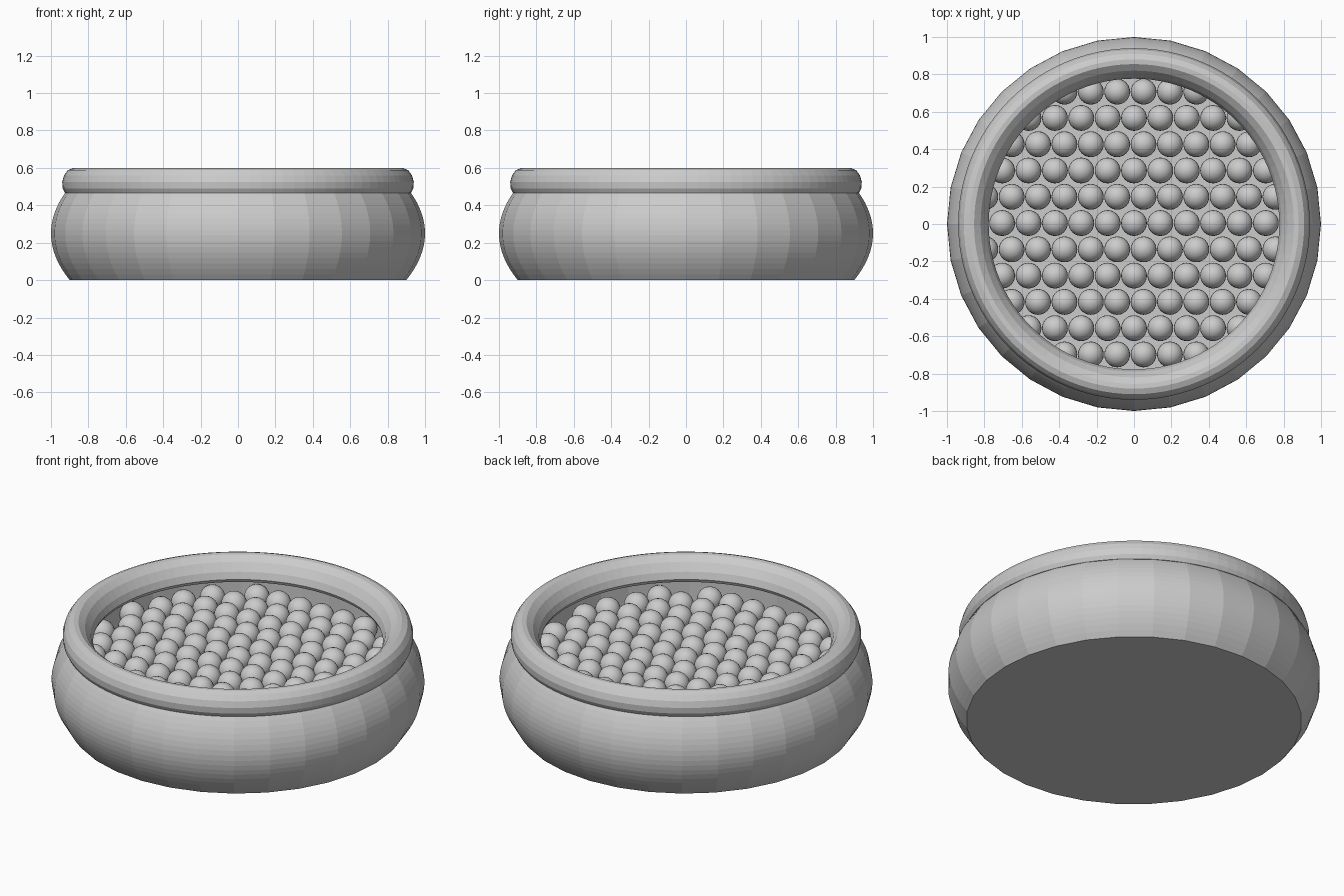
import bpy, bmesh, math
from mathutils import Matrix

if "Cube" in bpy.data.objects:
    bpy.data.objects.remove(bpy.data.objects["Cube"])


def lathe(name, profile, sides, closed=False):
    """Revolve an (r, z) profile about the z axis, collapsing points on the axis."""
    bm = bmesh.new()
    rings = []
    for r, z in profile:
        if r == 0:
            rings.append([bm.verts.new((0, 0, z))] * sides)
        else:
            rings.append([bm.verts.new((r * math.cos(math.tau * i / sides),
                                        r * math.sin(math.tau * i / sides), z))
                          for i in range(sides)])
    pairs = list(zip(rings, rings[1:]))
    if closed:
        pairs.append((rings[-1], rings[0]))
    for a, b in pairs:
        for i in range(sides):
            j = (i + 1) % sides
            corners = list(dict.fromkeys((a[i], a[j], b[j], b[i])))
            bm.faces.new(corners)
    bmesh.ops.recalc_face_normals(bm, faces=bm.faces)
    return finish(name, bm)


def finish(name, bm, smooth=False):
    for f in bm.faces:
        f.smooth = smooth
    mesh = bpy.data.meshes.new(name)
    bm.to_mesh(mesh)
    bm.free()
    obj = bpy.data.objects.new(name, mesh)
    bpy.context.collection.objects.link(obj)
    return obj


# Bowl body: bulging 32-sided wall, with a raised inner floor
FLOOR = 0.31
STEPS = 16
outer = []
for k in range(STEPS + 1):
    z = 0.475 * k / STEPS
    outer.append((1 - 0.1 * ((z - 0.25) / 0.25) ** 2, z))
lathe("bowl_body", [(0, 0)] + outer + [(0.85, 0.475), (0.85, FLOOR), (0, FLOOR)], 32)

# Rim: rounded outside and top, sloping inwards to the opening
rim = [(0.925, 0.467), (0.937, 0.49), (0.94, 0.525), (0.93, 0.56), (0.91, 0.588),
       (0.88, 0.60), (0.855, 0.598), (0.82, 0.57), (0.79, 0.525), (0.777, 0.485),
       (0.785, 0.467)]
lathe("bowl_rim", rim, 96, closed=True)

# Food pellets: staggered rows of balls resting on the floor
bm = bmesh.new()
for row in range(-5, 6):
    shift = 0.051 if row % 2 else 0.0
    for col in range(-6, 7):
        x, y = col * 0.141 + shift, row * 0.1405 + 0.005
        if math.hypot(x, y) < 0.81:
            bmesh.ops.create_uvsphere(bm, u_segments=24, v_segments=12, radius=0.069,
                                      matrix=Matrix.Translation((x, y, FLOOR + 0.065)))
finish("food_pellets", bm, smooth=True)
